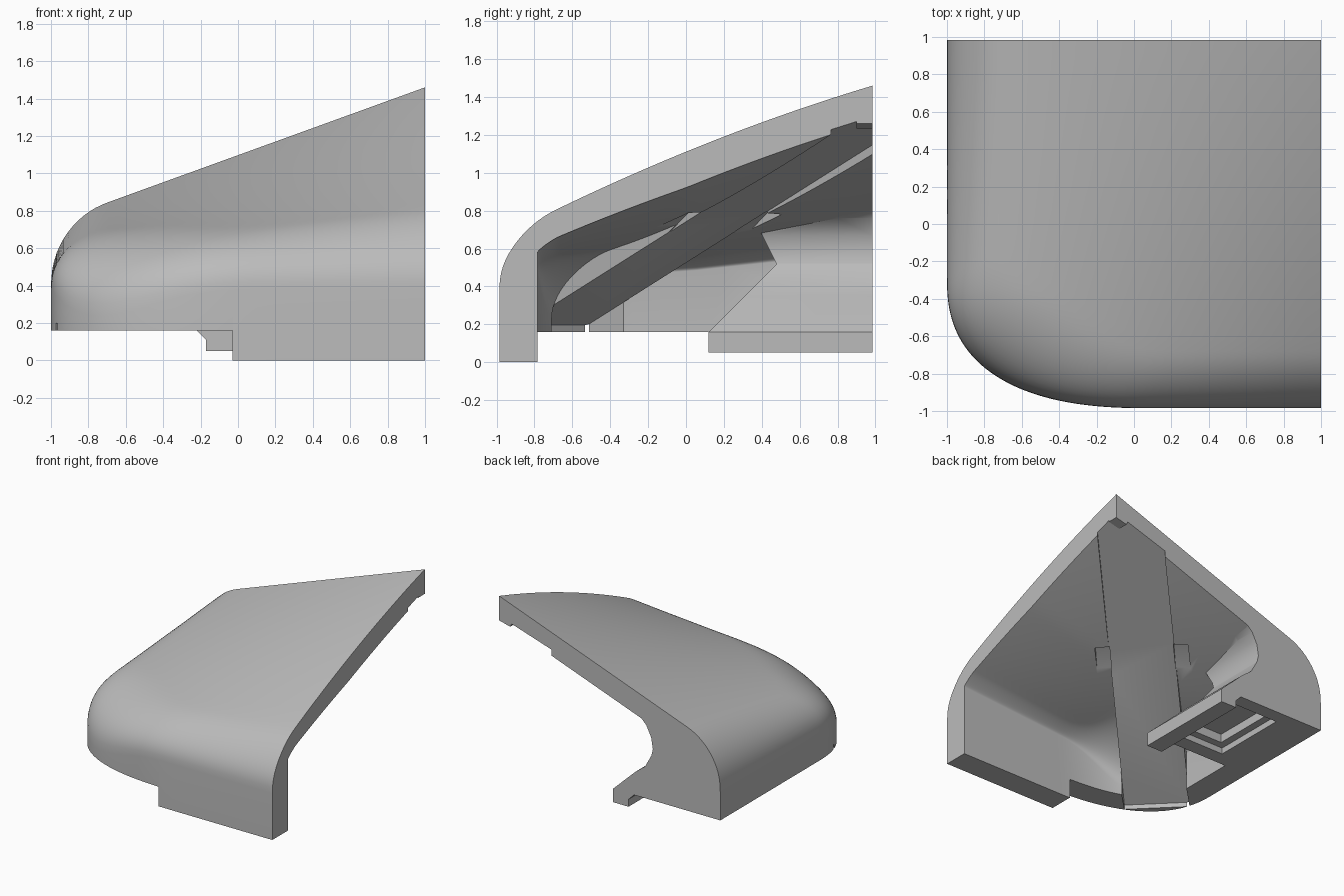
import bpy, bmesh, math
from mathutils import Matrix

cube = bpy.data.objects.get("Cube")
if cube:
    bpy.data.objects.remove(cube, do_unlink=True)

grey = bpy.data.materials.new("plain grey")
grey.use_nodes = True
grey.diffuse_color = (0.5, 0.5, 0.5, 1)
grey.node_tree.nodes["Principled BSDF"].inputs["Base Color"].default_value = (0.5, 0.5, 0.5, 1)


def finish(name, bm):
    bmesh.ops.recalc_face_normals(bm, faces=bm.faces)
    mesh = bpy.data.meshes.new(name)
    bm.to_mesh(mesh)
    bm.free()
    mesh.materials.append(grey)
    ob = bpy.data.objects.new(name, mesh)
    bpy.context.scene.collection.objects.link(ob)
    return ob


def outer_roof(x, y):
    """Roof height, steeper toward the tall corner."""
    u, t = (x + 1) / 2, 0.985 - y
    low = 0.735 - 0.075 * t
    high = 1.46 - 0.3 * t - 0.055 * t * t
    return low + (high - low) * u


def inner_roof(x, y):
    return outer_roof(x, y) - 0.19 + 0.06 * max(0, -y)


def dome(name, roof, cx, cy, left, front, base, radius, corner_radius, spring, corner_spring, power):
    """Quarter dome: rounded plan outline shrunk toward the tall corner."""
    arc_x, arc_y, steps, rings = 0.1, -0.285, 48, 28
    # plan points with a weight that peaks at the rounded corner
    outline = [(left, cy + (arc_y - cy) * k / 8, 0) for k in range(8)]
    for k in range(steps + 1):
        a = math.pi / 2 * k / steps
        c, s = max(0, math.cos(a)) ** 0.8, math.sin(a) ** 0.8
        outline.append((arc_x + (left - arc_x) * c, arc_y + (front - arc_y) * s, math.sin(2 * a) ** 2))
    outline += [(arc_x + (cx - arc_x) * k / 8, front, 0) for k in range(1, 9)]
    bm = bmesh.new()
    cols = []
    for ox, oy, w in outline:
        edge = (radius + (corner_radius - radius) * w) / (cx - left)
        fr = [edge * (1 - math.cos(math.pi / 2 * k / 14)) for k in range(15)]
        fr += [edge + (1 - edge) * k / rings for k in range(1, rings)]
        start = spring(ox, oy) * (1 - w) + corner_spring * w
        col = [bm.verts.new((ox, oy, base))]
        for f in fr:
            x, y = cx + (ox - cx) * (1 - f), cy + (oy - cy) * (1 - f)
            rise = (1 - max(0, 1 - f / edge) ** power) ** (1 / power)
            col.append(bm.verts.new((x, y, start + (roof(x, y) - start) * rise)))
        cols.append(col)
    apex = bm.verts.new((cx, cy, roof(cx, cy)))
    foot = bm.verts.new((cx, cy, base))
    for a, b in zip(cols, cols[1:]):
        for k in range(len(a) - 1):
            bm.faces.new((a[k], b[k], b[k + 1], a[k + 1]))
        bm.faces.new((a[-1], b[-1], apex))
    bm.faces.new([c[0] for c in cols] + [foot])
    for col in (cols[0], cols[-1]):
        bm.faces.new(col + [apex, foot])
    return finish(name, bm)


def prism(name, profile, y0, y1, angle=0, shear=None):
    """Extrude an x-z profile along y, optionally turned about z."""
    bm = bmesh.new()
    a = [bm.verts.new((x, y0 + (shear(z) if shear else 0), z)) for x, z in profile]
    b = [bm.verts.new((x, y1, z)) for x, z in profile]
    n = len(profile)
    for k in range(n):
        bm.faces.new((a[k], a[(k + 1) % n], b[(k + 1) % n], b[k]))
    caps = [bm.faces.new(a), bm.faces.new(b)]
    bm.normal_update()
    bmesh.ops.triangulate(bm, faces=caps, ngon_method='EAR_CLIP')
    bmesh.ops.transform(bm, matrix=Matrix.Rotation(angle, 4, 'Z'), verts=bm.verts)
    return finish(name, bm)


def box(name, x0, x1, y0, y1, z0, z1):
    return prism(name, [(x0, z0), (x1, z0), (x1, z1), (x0, z1)], y0, y1)


def cut(target, tool):
    tool.hide_render = True
    mod = target.modifiers.new("cut", 'BOOLEAN')
    mod.operation, mod.object, mod.solver = 'DIFFERENCE', tool, 'EXACT'
    graph = bpy.context.evaluated_depsgraph_get()
    mesh = bpy.data.meshes.new_from_object(target.evaluated_get(graph))
    target.modifiers.clear()
    target.data = mesh
    bpy.data.objects.remove(tool, do_unlink=True)


def keep_block(hollow):
    """Leave the side block, with its sloped foot, out of a hollow."""
    cut(hollow, prism("block_foot", [(-1.3, 0.16), (-0.03, 0.16), (-0.23, 0.35), (-0.32, 0.42),
                                     (-0.375, 0.52), (-1.3, 0.52)],
                      0.12, 1.3, shear=lambda z: z - 0.16))
    cut(hollow, prism("block_top", [(-1.3, 0.515), (-0.375, 0.515), (-0.39, 0.58), (-0.375, 0.67),
                                    (-0.33, 0.76), (-0.22, 0.87), (-0.22, 1.6), (-1.3, 1.6)],
                      0.48, 1.3, shear=lambda z: -0.5 * (z - 0.515)))


def plane(s):
    """Underside height along the diagonal."""
    return 0.67 + 0.447 * s


diag = math.pi / 4

# Outer body with the raised side skirt
shell = dome("roof_shell", outer_roof, 1.0, 0.985, -1.0, -0.985, 0.0, 0.31, 0.42,
             lambda x, y: 0.38, 0.24, 2.4)
cut(shell, box("skirt_cutter", -2, -0.03, -2, 2, -1, 0.16))

# Hollow inside, keeping the side block and the diagonal rib solid
cavity = dome("cavity", inner_roof, 1.1, 1.085, -0.79, -0.785, -0.3, 0.12, 0.4,
              lambda x, y: inner_roof(x, y) - 0.04, 0.2, 2)
keep_block(cavity)
cut(cavity, prism("rib", [(-2, 0.175), (-1.1, 0.175), (-1.04, 0.205), (2, plane(2)), (2, 3), (-2, 3)],
                  -0.165, 0.325, diag))
cut(shell, cavity)

# Diagonal channel with a tapered scoop on each of its sides
channel = prism("channel", [(-1.06, -0.5), (2, -0.5), (2, plane(2)), (-1.06, plane(-1.06))],
                -0.165, 0.325, diag)
keep_block(channel)
cut(shell, channel)
for p0, p1 in ((-0.27, -0.16), (0.32, 0.43)):
    cut(shell, prism("scoop", [(0.0, 0.6), (0.3, 0.6), (0.28, plane(0.28) + 0.03),
                               (0.22, plane(0.22) + 0.05), (0.0, plane(0) - 0.01)], p0, p1, diag))

# Stepped pocket under the side block
cut(shell, box("pocket", -0.66, -0.23, 0.24, 0.87, 0, 0.21))
cut(shell, box("deep_pocket", -0.6, -0.29, 0.3, 0.81, 0, 0.28))

# Foot rail below the block, and the locating tab at the tall corner
rail = prism("foot_rail", [(-0.03, 0.05), (-0.17, 0.05), (-0.17, 0.11), (-0.22, 0.16), (-0.03, 0.16)],
             0.12, 0.985)
tab = prism("corner_tab", [(0.9, 1.235), (1.0, 1.26), (1.0, 1.33), (0.87, 1.3)], 0.9, 0.985)

for ob in (shell, rail, tab):
    bpy.ops.object.select_all(action='DESELECT')
    ob.select_set(True)
    bpy.context.view_layer.objects.active = ob
    bpy.ops.object.shade_smooth_by_angle(angle=math.radians(30))
